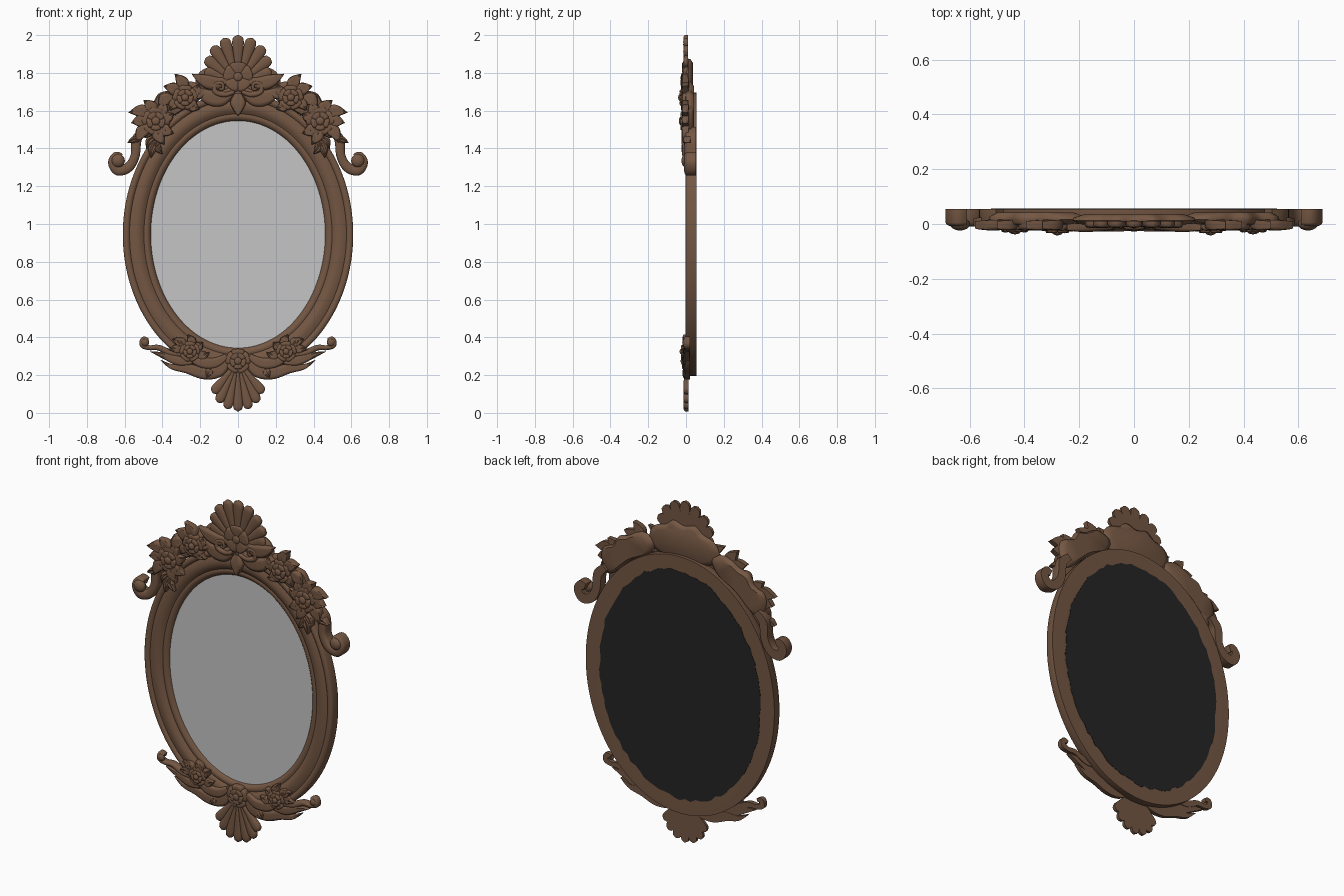
import bpy, bmesh, math, random
from mathutils import Matrix

if "Cube" in bpy.data.objects:
    bpy.data.objects.remove(bpy.data.objects["Cube"])

random.seed(4)


def material(name, col):
    m = bpy.data.materials.new(name)
    m.diffuse_color = (*col, 1)
    m.use_nodes = True
    m.node_tree.nodes["Principled BSDF"].inputs["Base Color"].default_value = m.diffuse_color
    return m


WOOD = material("carved brown wood", (0.175, 0.095, 0.056))
GLASS = material("mirror grey", (0.56, 0.56, 0.56))
DARK = material("dark backing", (0.018, 0.018, 0.018))
CZ = 0.945  # centre height of the oval


def finish(name, bm, mat=WOOD, mirror=False, angle=45):
    bmesh.ops.recalc_face_normals(bm, faces=bm.faces)
    me = bpy.data.meshes.new(name)
    bm.to_mesh(me)
    bm.free()
    me.materials.append(mat)
    ob = bpy.data.objects.new(name, me)
    bpy.context.collection.objects.link(ob)
    bpy.ops.object.select_all(action='DESELECT')
    ob.select_set(True)
    bpy.context.view_layer.objects.active = ob
    bpy.ops.object.shade_smooth_by_angle(angle=math.radians(angle))
    if mirror:
        mod = ob.modifiers.new("mirror", 'MIRROR')
        mod.use_mirror_merge = False
    return ob


def spline(pts, n=6, closed=False):
    """Catmull-Rom samples through points of any dimension."""
    N, out = len(pts), []
    get = (lambda i: pts[i % N]) if closed else (lambda i: pts[min(max(i, 0), N - 1)])
    for i in range(N if closed else N - 1):
        a, b, c, d = (get(i + k) for k in (-1, 0, 1, 2))
        for j in range(n):
            t = j / n
            out.append(tuple(0.5 * (2 * q + (r - p) * t + (2 * p - 5 * q + 4 * r - s) * t * t
                             + (3 * q - p - 3 * r + s) * t ** 3) for p, q, r, s in zip(a, b, c, d)))
    if not closed:
        out.append(tuple(pts[-1]))
    return out


def blade(bm, pts, y, d, back=0.02, groove=0.4, rnd=False, n=6, tilt=0.0):
    """Domed carved strip along (x, z, half width) points, flat at the back."""
    S = spline(pts, n)
    wmax = max(p[2] for p in S)
    rings = []
    for i, (x, z, w) in enumerate(S):
        t = i / (len(S) - 1)
        if rnd and t > 0.72:
            w *= math.sqrt(max(0.01, 1 - ((t - 0.72) / 0.28) ** 2))
        w = max(w, 0.001)
        a, b = S[max(i - 1, 0)], S[min(i + 1, len(S) - 1)]
        tx, tz = b[0] - a[0], b[1] - a[1]
        L = math.hypot(tx, tz) or 1
        nx, nz = -tz / L, tx / L
        yy = y - tilt * t
        ring = []
        for v in (-1, -0.85, -0.45, 0, 0.45, 0.85, 1):
            h = d * (w / wmax) ** 0.6 * math.sqrt(1 - v * v) * (1 - groove * (1 - abs(v)) ** 2)
            ring.append(bm.verts.new((x + nx * w * v, yy - h, z + nz * w * v)))
        for v in (1, -1):
            ring.append(bm.verts.new((x + nx * w * v, yy + back, z + nz * w * v)))
        rings.append(ring)
    for r, s in zip(rings, rings[1:]):
        for k in range(9):
            bm.faces.new((r[k], r[(k + 1) % 9], s[(k + 1) % 9], s[k]))
    bm.faces.new(rings[0])
    bm.faces.new(rings[-1])


def leaf(bm, x0, z0, x1, z1, w, y=-0.005, d=0.018, bend=0.15):
    mx, mz = x0 + (x1 - x0) * 0.45 - (z1 - z0) * bend, z0 + (z1 - z0) * 0.45 + (x1 - x0) * bend
    blade(bm, [(x0, z0, w * 0.45), (mx, mz, w), (x1, z1, 0.001)], y, d, 0.025, 0.55, tilt=0.01)


def ball(bm, x, y, z, rx, ry):
    m = Matrix.Translation((x, y, z)) @ Matrix.Diagonal((rx, ry, rx, 1))
    bmesh.ops.create_uvsphere(bm, u_segments=16, v_segments=10, radius=1, matrix=m)


def flower(bm, x, z, r, y, d, layers=2):
    for k in range(layers):
        R, Y = r * (1 - 0.34 * k), y - d * 0.55 * k
        for i in range(5):
            a = math.pi / 2 + i * math.tau / 5 + k * 0.63
            blade(bm, [(x + R * q * math.cos(a), z + R * q * math.sin(a), R * w)
                       for q, w in ((0.1, 0.12), (0.6, 0.52), (1, 0.5))], Y, d, 0.02, 0.35, True)
    ball(bm, x, y - d * 0.55 * layers, z, r * 0.3, d * 0.75)


def fan(name, z0, sign, half, step, length, fall, w, y):
    bm = bmesh.new()
    for i in range(-half, half + 1):
        a, L = math.radians(step * i), length - fall * i * i
        blade(bm, [(math.sin(a) * L * q, z0 + sign * math.cos(a) * L * q, w * k)
                   for q, k in ((0.1, 0.25), (0.55, 0.65), (1, 1.1))], y, 0.013, 0.014, 0, True, 8)
    finish(name, bm)


def plate(name, outline, y0, y1, mirror):
    """Backing plate with a rounded rim on both faces."""
    S = spline(outline, 7, True)
    cx, cz = (sum(p[k] for p in S) / len(S) for k in (0, 1))
    bm, rings, t = bmesh.new(), [], y1 - y0
    for s, y in ((0.6, y0), (0.9, y0 + t * 0.1), (1, y0 + t * 0.45), (0.97, y1 - t * 0.3), (0.8, y1)):
        rings.append([bm.verts.new((cx + (x - cx) * s, y, cz + (z - cz) * s)) for x, z in S])
    for r, q in zip(rings, rings[1:]):
        for k in range(len(S)):
            j = (k + 1) % len(S)
            bm.faces.new((r[k], r[j], q[j], q[k]))
    bm.faces.new(rings[0])
    bm.faces.new(rings[-1])
    finish(name, bm, mirror=mirror)


def disc(name, rx, rz, y, mat, wobble=0.0, n=96):
    bm = bmesh.new()
    vs = []
    for i in range(n):
        a, k = i * math.tau / n, 1 + random.uniform(-wobble, wobble)
        vs.append(bm.verts.new((rx * k * math.cos(a), y, CZ + rz * k * math.sin(a))))
    f = bm.faces.new(vs)
    ext = bmesh.ops.extrude_face_region(bm, geom=[f])["geom"]
    bmesh.ops.translate(bm, vec=(0, 0.002, 0), verts=[v for v in ext if isinstance(v, bmesh.types.BMVert)])
    finish(name, bm, mat)


# oval moulding: profile of (inset from outer edge, y) swept round the ellipse
prof = [(0, .055), (0, .008), (.006, .001), (.018, -.003), (.029, .001), (.036, .008), (.044, .005),
        (.065, -.002), (.085, 0), (.1, .007), (.112, .016), (.12, .013), (.132, .014), (.142, .022),
        (.15, .032), (.15, .053), (.08, .055)]
bm = bmesh.new()
N = 128
grid = [[bm.verts.new(((.61 - u) * math.cos(a), y, CZ + (.75 - u) * math.sin(a))) for u, y in prof]
        for a in (i * math.tau / N for i in range(N))]
for i in range(N):
    r, s = grid[i], grid[(i + 1) % N]
    for k in range(len(prof)):
        j = (k + 1) % len(prof)
        bm.faces.new((r[k], r[j], s[j], s[k]))
finish("oval_frame", bm, angle=50)
disc("mirror_glass", .465, .602, .03, GLASS)
disc("back_panel", .52, .665, .0545, DARK, 0.012)

# backing plates behind the crest carvings
plate("crest_plate", [(0, 1.86), (.07, 1.875), (.12, 1.84), (.19, 1.815), (.225, 1.76), (.2, 1.69),
                      (.1, 1.65), (0, 1.64), (-.1, 1.65), (-.2, 1.69), (-.225, 1.76), (-.19, 1.815),
                      (-.12, 1.84), (-.07, 1.875)], -.005, .036, False)
plate("side_plate", [(.18, 1.72), (.25, 1.755), (.31, 1.74), (.36, 1.71), (.42, 1.69), (.46, 1.63),
                     (.52, 1.6), (.53, 1.53), (.5, 1.46), (.45, 1.47), (.34, 1.57), (.22, 1.64)],
      -.005, .042, True)

# shell fans at top and bottom
fan("top_shell", 1.74, 1, 4, 17, .26, .0044, .034, -.003)
fan("bottom_shell", .27, -1, 3, 13, .262, .0055, .029, -.002)

# central flowers
bm = bmesh.new()
flower(bm, 0, 1.78, .078, -.012, .011, 1)
leaf(bm, 0, 1.69, 0, 1.57, .04, -.008, .018, 0)
finish("crest_flower", bm)
bm = bmesh.new()
flower(bm, 0, .275, .065, -.006, .012, 2)
finish("bottom_flower", bm)

# crest acanthus leaves and little spirals
bm = bmesh.new()
blade(bm, [(.03, 1.71, .02), (.09, 1.665, .04), (.16, 1.675, .038), (.225, 1.72, .008)], -.006, .02)
blade(bm, [(.05, 1.76, .015), (.12, 1.745, .035), (.18, 1.76, .032), (.245, 1.795, .001)], -.008, .018, tilt=.012)
blade(bm, [(.02, 1.70, .01), (.07, 1.685, .014), (.12, 1.70, .014), (.12, 1.74, .012), (.085, 1.745, .01),
           (.08, 1.715, .008), (.1, 1.715, .006)], -.016, .012, groove=0)
leaf(bm, .17, 1.70, .235, 1.655, .03)
finish("crest_leaves", bm, mirror=True)

# roses and the leaves round them
bm = bmesh.new()
flower(bm, .28, 1.67, .066, -.012, .016)
flower(bm, .435, 1.545, .075, -.010, .015)
finish("upper_roses", bm, mirror=True)
bm = bmesh.new()
for x0, z0, x1, z1, w in ((.29, 1.70, .335, 1.795, .035), (.31, 1.68, .395, 1.73, .035),
                          (.26, 1.65, .20, 1.61, .03), (.31, 1.65, .36, 1.60, .03),
                          (.35, 1.67, .42, 1.62, .035), (.46, 1.57, .58, 1.59, .036),
                          (.45, 1.58, .50, 1.655, .035), (.43, 1.58, .39, 1.65, .035),
                          (.48, 1.53, .565, 1.535, .035), (.46, 1.52, .535, 1.43, .035),
                          (.41, 1.53, .34, 1.48, .035), (.42, 1.52, .39, 1.42, .035),
                          (.40, 1.57, .34, 1.585, .03), (.24, 1.69, .21, 1.74, .03),
                          (.42, 1.44, .46, 1.35, .026), (.43, 1.44, .40, 1.37, .022),
                          (.44, 1.46, .485, 1.40, .02)):
    leaf(bm, x0, z0, x1, z1, w)
finish("upper_rose_leaves", bm, mirror=True)

# big side scrolls
bm = bmesh.new()
blade(bm, [(.49, 1.50, .02), (.535, 1.45, .026), (.545, 1.36, .024), (.58, 1.30, .026), (.635, 1.285, .028),
           (.662, 1.325, .026), (.645, 1.36, .022), (.618, 1.352, .02)], .005, .015, .049, 0, n=8)
ball(bm, .635, .0, 1.335, .036, .024)
leaf(bm, .52, 1.44, .585, 1.43, .02, .005)
finish("side_scrolls", bm, mirror=True)

# lower garland: swooping leaves, roses and curled tips
bm = bmesh.new()
flower(bm, .255, .325, .054, -.008, .014)
finish("lower_roses", bm, mirror=True)
bm = bmesh.new()
blade(bm, [(.05, .28, .015), (.1, .225, .034), (.18, .21, .032), (.27, .235, .026), (.35, .245, .014),
           (.41, .28, .001)], 0, .018)
blade(bm, [(.06, .30, .015), (.12, .265, .028), (.19, .265, .028), (.25, .285, .01)], -.004, .018)
blade(bm, [(.24, .27, .015), (.31, .275, .026), (.38, .30, .02), (.465, .325, .001)], -.002, .018)
blade(bm, [(.27, .31, .012), (.35, .315, .018), (.42, .345, .015), (.47, .345, .013), (.505, .36, .016),
           (.5, .39, .014), (.475, .385, .01)], 0, .014, .022, 0)
ball(bm, .492, -.004, .373, .022, .016)
for x0, z0, x1, z1, w in ((.25, .35, .265, .415, .026), (.28, .34, .35, .39, .028), (.29, .32, .37, .335, .024),
                          (.23, .35, .185, .375, .024), (.30, .33, .325, .40, .02), (.22, .31, .15, .32, .024),
                          (.13, .23, .165, .185, .022)):
    leaf(bm, x0, z0, x1, z1, w, -.002, .015)
finish("lower_leaves", bm, mirror=True)
